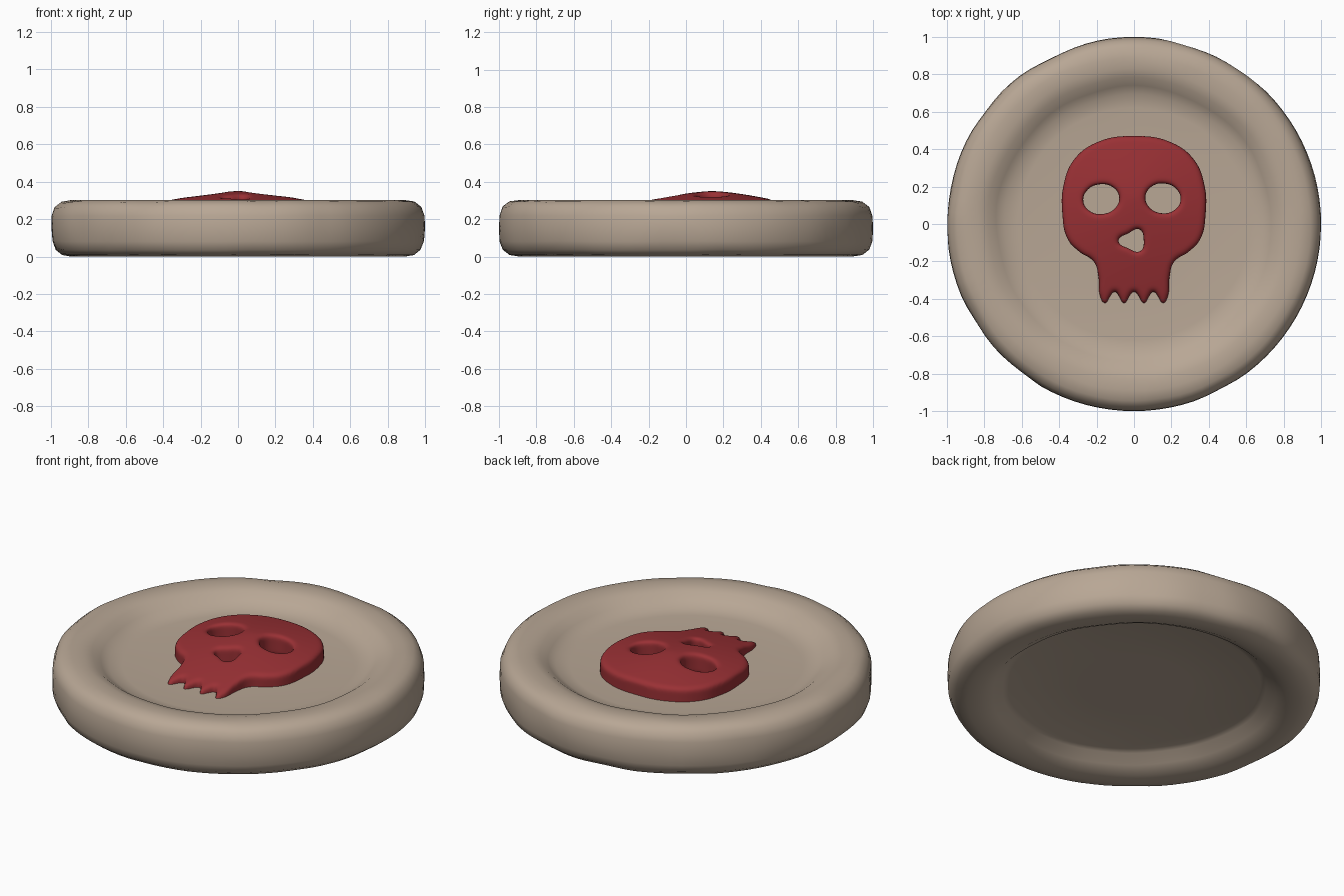
import bpy, bmesh, math
from mathutils import Vector, noise

if "Cube" in bpy.data.objects:
    bpy.data.objects.remove(bpy.data.objects["Cube"])


def material(name, rgb):
    m = bpy.data.materials.new(name)
    m.diffuse_color = (*rgb, 1)
    m.use_nodes = True
    m.node_tree.nodes["Principled BSDF"].inputs["Base Color"].default_value = m.diffuse_color
    return m


def baked(obj):
    bpy.context.view_layer.update()
    dg = bpy.context.evaluated_depsgraph_get()
    return bpy.data.meshes.new_from_object(obj.evaluated_get(dg))


def add_object(name, mesh, mat):
    ob = bpy.data.objects.new(name, mesh)
    bpy.context.collection.objects.link(ob)
    mesh.materials.clear()
    mesh.materials.append(mat)
    for p in mesh.polygons:
        p.use_smooth = True
    return ob


# Disc: lathed profile, dished on both faces, slightly uneven by hand
profile = [(.3, .22), (.62, .22), (.69, .228), (.735, .255), (.78, .287), (.83, .3), (.89, .302),
           (.945, .295), (.98, .268), (.997, .22), (1, .15), (.997, .08), (.98, .035),
           (.945, .008), (.89, 0), (.82, .006), (.76, .035), (.71, .08), (.68, .09), (.3, .09)]
SEG = 96
bm = bmesh.new()
rings = []
for i in range(SEG):
    a = 2 * math.pi * i / SEG
    ring = []
    for r, z in profile:
        p = Vector((r * math.cos(a), r * math.sin(a), z))
        if r > .65:
            n = noise.noise(p * 3.5)
            shift = .012 * n if r < .9 else -.014 * max(0, n)
            p.x += shift * math.cos(a)
            p.y += shift * math.sin(a)
            if .9 < r < .999:
                p.z += (.15 - z) * .12 * max(0, noise.noise(p * 3 + Vector((5, 1, 2))))
        ring.append(bm.verts.new(p))
    rings.append(ring)
top = bm.verts.new((0, 0, .22))
bottom = bm.verts.new((0, 0, .09))
for i in range(SEG):
    a, b = rings[i], rings[(i + 1) % SEG]
    for j in range(len(profile) - 1):
        bm.faces.new((a[j], a[j + 1], b[j + 1], b[j]))
    bm.faces.new((top, a[0], b[0]))
    bm.faces.new((bottom, b[-1], a[-1]))
bmesh.ops.recalc_face_normals(bm, faces=bm.faces)
me = bpy.data.meshes.new("disc")
bm.to_mesh(me)
bm.free()
add_object("disc", me, material("tan", (.48, .385, .30)))

# Skull outline with eye and nose openings
cu = bpy.data.curves.new("skull_outline", 'CURVE')
cu.dimensions = '2D'
cu.fill_mode = 'BOTH'
cu.extrude = .04
cu.bevel_depth = .022
cu.bevel_resolution = 4
cu.offset = -.022
cu.resolution_u = 6


def loop(points):
    s = cu.splines.new('BEZIER')
    s.bezier_points.add(len(points) - 1)
    for bp, (x, y) in zip(s.bezier_points, points):
        bp.co = (x, y, 0)
        bp.handle_left_type = bp.handle_right_type = 'AUTO'
    s.use_cyclic_u = True


def ellipse(cx, cy, rx, ry, tilt):
    pts = []
    for k in range(8):
        t = k * math.pi / 4
        u, v = rx * math.cos(t), ry * math.sin(t)
        pts.append((cx + u * math.cos(tilt) - v * math.sin(tilt),
                    cy + u * math.sin(tilt) + v * math.cos(tilt)))
    loop(pts)


half = [(.19, .44), (.32, .345), (.378, .2), (.383, .06), (.355, -.08), (.29, -.15),
        (.215, -.2), (.19, -.28), (.18, -.39)]
teeth = [(.155, -.425), (.13, -.39), (.102, -.36), (.078, -.39), (.053, -.425), (.028, -.39)]
right = half + teeth
loop([(0, .47)] + right + [(0, -.36)] + [(-x, y) for x, y in reversed(right)])
ellipse(-.175, .133, .097, .08, .12)
ellipse(.155, .137, .095, .08, -.12)
loop([(-.084, -.09), (-.03, -.05), (.03, -.028), (.052, -.085), (.034, -.146), (-.03, -.13)])

# Turn outline into an even mesh, then dome it
outline = bpy.data.objects.new("skull_outline", cu)
bpy.context.collection.objects.link(outline)
raw = baked(outline)
bpy.data.objects.remove(outline)
bm = bmesh.new()
bm.from_mesh(raw)
bmesh.ops.remove_doubles(bm, verts=bm.verts, dist=.0002)
bm.to_mesh(raw)
bm.free()
red = material("red", (.32, .03, .035))
temp = add_object("skull_raw", raw, red)
rm = temp.modifiers.new("remesh", 'REMESH')
rm.mode = 'VOXEL'
rm.voxel_size = .009
mesh = baked(temp)
bpy.data.objects.remove(temp)
thick = max(v.co.z for v in mesh.vertices)
for v in mesh.vertices:
    x, y, z = v.co
    q = (x / .37) ** 2 + ((y - .14) / .34) ** 2
    v.co.z = z - thick + .35 - .05 * q ** .75
skull = add_object("skull", mesh, red)
sm = skull.modifiers.new("smooth", 'SMOOTH')
sm.factor = .5
sm.iterations = 5
